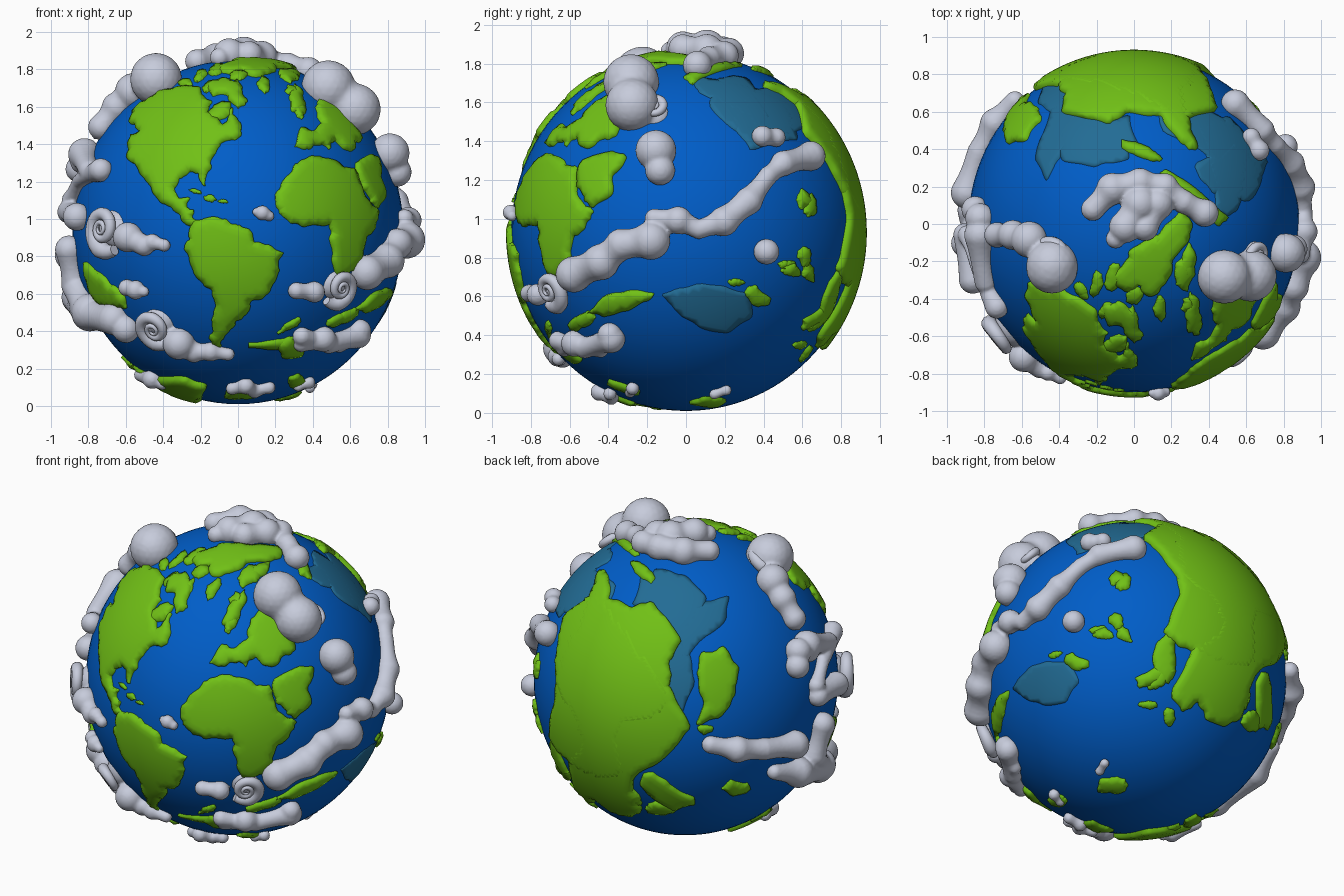
import bpy, bmesh, math, random
from mathutils import Vector, Matrix
from mathutils.geometry import delaunay_2d_cdt

if "Cube" in bpy.data.objects:
    bpy.data.objects.remove(bpy.data.objects["Cube"])

random.seed(4)
C = Vector((0, 0, 0.93))
RAD = Vector((0.885, 0.90, 0.92))


def material(name, rgb):
    m = bpy.data.materials.new(name)
    m.diffuse_color = (*rgb, 1)
    m.use_nodes = True
    m.node_tree.nodes["Principled BSDF"].inputs["Base Color"].default_value = m.diffuse_color
    return m


OCEAN = material("ocean blue", (0.0, 0.11, 0.58))
GREEN = material("land green", (0.165, 0.53, 0.008))
SHELF = material("shallow teal", (0.016, 0.15, 0.30))
WHITE = material("cloud grey", (0.57, 0.60, 0.71))

# viewing frames: centre x, centre y, units scale, azimuth, elevation
VIEWS = {"F": (238, 233, 187, 0, 0), "R": (687, 233, 194.5, 90, 0), "T": (1134, 225, 187, 0, 90),
         "FR": (239, 682, 163, 36, 25), "BL": (687, 682, 163, 212, 22), "BR": (1135, 682, 163, 140, -35)}


def direction(view, x, y, r=0.905):
    """Unit direction on the globe under a drawing position."""
    cx, cy, s, a, e = VIEWS[view]
    a, e = math.radians(a), math.radians(e)
    u, v = (x - cx) / s / r, (cy - y) / s / r
    k = math.hypot(u, v)
    if k > 0.998:
        u, v = u / k * 0.998, v / k * 0.998
    w = math.sqrt(1 - u * u - v * v)
    right = Vector((math.cos(a), math.sin(a), 0))
    up = Vector((-math.sin(a) * math.sin(e), math.cos(a) * math.sin(e), math.cos(e)))
    return (right * u + up * v + right.cross(up) * w).normalized()


def on_globe(d, h):
    return C + Vector((d.x * (RAD.x + h), d.y * (RAD.y + h), d.z * (RAD.z + h)))


def finish(bm, name, mat):
    me = bpy.data.meshes.new(name)
    bm.to_mesh(me)
    bm.free()
    me.materials.append(mat)
    me.polygons.foreach_set("use_smooth", [True] * len(me.polygons))
    ob = bpy.data.objects.new(name, me)
    bpy.context.collection.objects.link(ob)
    return ob


def patch(bm, dirs, h, rough=0.022):
    """Raised plate on the globe bounded by a closed outline of directions."""
    n = sum(dirs, Vector()).normalized()
    u = n.orthogonal().normalized()
    v = n.cross(u)
    out = []
    for d in dirs:
        t = Vector((d.dot(u), d.dot(v)))
        out.append(t.normalized() * n.angle(d) if t.length > 1e-6 else t)
    # roughen the coast, then round its corners
    for size in (rough, rough * 0.6):
        ring = []
        for p, q in zip(out, out[1:] + out[:1]):
            k = min(size, 0.22 * (q - p).length)
            ring += [p, (p + q) / 2 + Vector((random.uniform(-k, k), random.uniform(-k, k)))]
        out = ring
    out = [p.lerp(q, f) for p, q in zip(out, out[1:] + out[:1]) for f in (0.25, 0.75)]
    m = len(out)
    lo = [min(p[i] for p in out) for i in (0, 1)]
    hi = [max(p[i] for p in out) for i in (0, 1)]
    st = 0.035
    grid = [Vector((lo[0] + st * (i + 0.5 * (j % 2)), lo[1] + st * j))
            for i in range(int((hi[0] - lo[0]) / st) + 1) for j in range(int((hi[1] - lo[1]) / st) + 1)]
    grid = [g for g in grid if min((g - p).length_squared for p in out) > 0.00025]
    vs, _, fs, *_ = delaunay_2d_cdt(out + grid, [(i, (i + 1) % m) for i in range(m)], [], 1, 1e-6)
    new, faces = {}, []
    for f in fs:
        for i in f:
            if i not in new:
                t = vs[i].length
                s = vs[i] / t if t > 1e-9 else vs[i]
                d = n * math.cos(t) + (u * s[0] + v * s[1]) * math.sin(t)
                new[i] = (bm.verts.new(on_globe(d, h)), d)
        faces.append(bm.faces.new([new[i][0] for i in f]))
    edges = [e for e in {e for f in faces for e in f.edges} if e.is_boundary]
    rim = {x for e in edges for x in e.verts}
    foot = {}
    for vert, d in new.values():
        if vert in rim:
            vert.co = on_globe(d, h * 0.6)
            foot[vert] = bm.verts.new(on_globe(d, -0.012))
    for e in edges:
        lp = e.link_loops[0]
        a, b = lp.vert, lp.link_loop_next.vert
        bm.faces.new((b, a, foot[a], foot[b]))


def land(name, view, pts, h=0.028, mat=GREEN):
    bm = bmesh.new()
    patch(bm, [direction(view, *p) for p in pts], h)
    return finish(bm, name, mat)


def islands(name, view, blobs):
    """Small ragged islands: x, y, half width, half height, tilt in degrees."""
    bm = bmesh.new()
    for x, y, a, b, tilt in blobs:
        c, s = math.cos(math.radians(tilt)), math.sin(math.radians(tilt))
        ring = []
        for i in range(10):
            t, k = -i * math.tau / 10, random.uniform(0.75, 1.25)
            p, q = a * k * math.cos(t), b * k * math.sin(t)
            ring.append(direction(view, x + p * c - q * s, y - p * s - q * c))
        patch(bm, ring, 0.024, 0.006)
    return finish(bm, name, GREEN)


# ocean ball
bm = bmesh.new()
bmesh.ops.create_uvsphere(bm, u_segments=96, v_segments=48, radius=1,
                          matrix=Matrix.Translation(C) @ Matrix.Diagonal((*RAD, 1)))
finish(bm, "ocean_ball", OCEAN)

# continents
land("north_west_continent", "F", [(131, 115), (150, 102), (163, 95), (200, 92), (205, 103), (212, 106), (207, 116), (222, 129), (228, 122), (232, 112), (238, 125), (242, 138), (228, 143), (218, 150), (212, 160), (210, 172), (205, 188), (198, 175), (188, 174), (178, 180), (173, 190), (178, 200), (189, 199), (186, 208), (193, 211), (191, 218), (200, 226), (192, 227), (180, 216), (165, 206), (152, 195), (143, 180), (130, 165), (127, 150), (130, 138), (140, 135), (128, 127)])
land("south_west_continent", "F", [(190, 228), (200, 221), (212, 218), (228, 222), (240, 226), (252, 233), (254, 243), (270, 245), (284, 253), (280, 270), (272, 285), (262, 298), (250, 302), (243, 315), (235, 320), (228, 330), (220, 340), (212, 347), (208, 335), (212, 320), (216, 305), (212, 290), (200, 280), (192, 268), (184, 250), (190, 240)])
land("desert_continent", "FR", [(183, 715), (190, 700), (205, 685), (222, 679), (240, 682), (255, 690), (268, 690), (273, 705), (283, 719), (294, 724), (287, 735), (275, 745), (271, 760), (258, 772), (242, 775), (233, 752), (232, 738), (215, 738), (195, 735), (185, 725)])
land("desert_peninsula", "FR", [(271, 688), (288, 676), (310, 672), (305, 690), (308, 705), (292, 722), (282, 712), (274, 702)])
land("north_east_continent", "FR", [(210, 669), (222, 651), (235, 655), (248, 645), (250, 628), (262, 618), (280, 612), (286, 640), (292, 650), (288, 662), (272, 673), (255, 663), (245, 673), (230, 668), (220, 672)])
land("northern_peninsula", "FR", [(222, 632), (232, 612), (245, 600), (246, 612), (238, 628), (228, 640)])
land("polar_island", "T", [(1185, 205), (1193, 225), (1187, 245), (1172, 262), (1165, 285), (1150, 297), (1140, 285), (1125, 292), (1110, 280), (1125, 262), (1140, 245), (1160, 235)])
land("back_continent_west", "BL", [(590, 632), (597, 606), (605, 580), (614, 582), (616, 604), (640, 612), (660, 605), (690, 640), (678, 660), (680, 680), (685, 700), (665, 716), (640, 720), (632, 735), (637, 755), (640, 767), (615, 774), (590, 765), (572, 752), (560, 735), (566, 705), (570, 670)], 0.032)
land("back_continent_east", "BR", [(1142, 545), (1165, 529), (1200, 533), (1230, 552), (1255, 580), (1270, 610), (1278, 650), (1270, 662), (1250, 670), (1245, 690), (1235, 710), (1220, 716), (1203, 708), (1195, 690), (1180, 700), (1170, 685), (1182, 660), (1190, 640), (1212, 625), (1205, 600), (1185, 585), (1165, 565)], 0.032)
land("back_island", "BL", [(710, 650), (730, 645), (745, 665), (742, 690), (728, 712), (705, 718), (712, 695), (705, 670)])
land("western_island", "F", [(82, 262), (95, 272), (108, 285), (122, 295), (125, 308), (105, 305), (92, 297), (85, 280)])
land("southern_land", "F", [(138, 370), (160, 375), (185, 375), (207, 383), (200, 396), (180, 402), (155, 392)], 0.035)
land("eastern_island", "R", [(588, 312), (605, 295), (640, 290), (656, 293), (632, 308), (605, 315)])
land("arctic_island", "F", [(207, 88), (222, 83), (240, 90), (248, 105), (238, 112), (228, 99), (212, 100)])
land("south_east_island", "F", [(276, 341), (290, 335), (306, 340), (303, 353), (282, 355)])
islands("front_islands", "F", [(195, 193, 7, 2, -10), (210, 200, 6, 3, -10), (223, 203, 5, 2, 0), (217, 74, 8, 4, 20), (238, 80, 9, 4, 0), (200, 80, 7, 4, 40), (185, 87, 7, 4, 10), (290, 78, 9, 4, -10), (268, 68, 14, 5, 0), (300, 113, 6, 8, 30), (291, 324, 13, 3, 30), (345, 316, 16, 5, 25), (378, 300, 9, 5, 45), (240, 390, 18, 6, 0), (215, 344, 6, 2, 0)])
islands("east_islands", "R", [(565, 345, 14, 7, 10), (757, 296, 13, 9, -30), (737, 282, 8, 4, 0), (805, 201, 7, 10, 0), (806, 257, 6, 10, 10), (789, 264, 8, 4, 0), (830, 300, 6, 26, -20)])
islands("north_islands", "T", [(1140, 152, 22, 6, -20), (1138, 102, 13, 7, -30), (1185, 275, 9, 16, 0), (1105, 312, 10, 7, 40), (1130, 320, 8, 12, 0), (1160, 310, 6, 12, 0), (1190, 305, 8, 6, 30), (1115, 345, 14, 8, 10)])
islands("back_islands", "BL", [(742, 780, 12, 7, 0), (570, 768, 8, 5, -40), (600, 782, 9, 5, 0), (640, 786, 13, 6, -40), (670, 800, 13, 6, 0), (715, 723, 8, 4, 10), (625, 552, 18, 6, -30)])
islands("under_islands", "BR", [(1123, 581, 8, 7, 0), (1105, 627, 9, 5, 10), (1124, 626, 9, 6, -40), (1158, 668, 14, 7, 50), (1148, 692, 9, 4, 0), (1168, 705, 5, 10, 0), (1260, 700, 8, 30, 0), (1114, 771, 14, 9, 0), (1061, 790, 9, 6, 0), (1168, 828, 17, 9, 30), (1192, 818, 10, 12, 0), (1212, 815, 9, 9, 30)])

# shallow water
shallows = [("BL", [(650, 600), (660, 575), (690, 580), (712, 600), (708, 620), (692, 640), (704, 680), (690, 712), (672, 690), (655, 640)]),
            ("BL", [(550, 610), (565, 578), (595, 575), (622, 590), (618, 606), (590, 625)]),
            ("R", [(662, 294), (700, 283), (750, 293), (754, 315), (730, 332), (700, 326), (675, 308)]),
            ("R", [(690, 80), (730, 83), (790, 105), (800, 142), (762, 142), (738, 115), (700, 95)]),
            ("T", [(1033, 160), (1050, 105), (1090, 125), (1130, 115), (1142, 150), (1100, 142), (1062, 150), (1045, 182)]),
            ("T", [(1195, 165), (1240, 142), (1265, 175), (1250, 203), (1215, 195)])]
for i, (view, pts) in enumerate(shallows):
    land(f"shallow_water_{i}", view, pts, 0.005, SHELF)

# clouds: every puff is a ball, all merged by one remesh
puffs = bmesh.new()


def ball(d, r, lift):
    bmesh.ops.create_icosphere(puffs, subdivisions=3, radius=r, matrix=Matrix.Translation(on_globe(d, lift)))


def cloud(view, *pts):
    """Chain of puffs (x, y, radius) joined into one strand."""
    s = VIEWS[view][2]
    nodes = [(direction(view, x, y, 0.93), 1.08 * r / s) for x, y, r in pts]
    ball(*nodes[0], nodes[0][1] * 0.25 + 0.01)
    for (d, r), (e, q) in zip(nodes, nodes[1:]):
        steps = max(1, math.ceil((e - d).length / (0.4 * min(r, q))))
        for i in range(1, steps + 1):
            f = i / steps
            k = (r + (q - r) * f) * (1 - 0.16 * math.sin(math.pi * f))
            ball(d.lerp(e, f).normalized(), k, k * 0.25 + 0.01)


def swirl(name, view, x, y, size, start, turn_sign):
    """Snail-shaped spiral tube lying on the globe, outer end first."""
    n = direction(view, x, y, 0.95)
    u = direction(view, x + 4, y, 0.95) - n
    u = (u - n * u.dot(n)).normalized()
    v = n.cross(u)
    R = size / VIEWS[view][2]
    cu = bpy.data.curves.new(name, "CURVE")
    cu.dimensions, cu.bevel_depth, cu.bevel_resolution, cu.use_fill_caps = "3D", 1.0, 4, True
    sp = cu.splines.new("POLY")
    sp.points.add(71)
    for i, p in enumerate(sp.points):
        turn = i / 29
        a = math.radians(start) + turn_sign * turn * math.tau
        rho = 0.71 * R * 0.42 ** turn
        r = 0.42 * rho * min(1, 0.5 + i / 8)
        d = (n + (u * math.cos(a) + v * math.sin(a)) * rho).normalized()
        p.co = (*on_globe(d, 0.19 * R + (0.3 * R - 0.42 * rho) * 0.9), 1)
        p.radius = r
    cu.materials.append(WHITE)
    ob = bpy.data.objects.new(name, cu)
    bpy.context.collection.objects.link(ob)
    ball(n, 0.6 * R, -0.32 * R)  # filling under the spiral
    bpy.ops.object.select_all(action="DESELECT")
    ob.select_set(True)
    bpy.context.view_layer.objects.active = ob
    bpy.ops.object.convert(target="MESH")
    bpy.ops.object.shade_smooth()


# western strands
swirl("west_swirl", "F", 102, 230, 36, -60, -1)
cloud("F", (126, 238, 14), (142, 246, 10), (150, 243, 8), (162, 246, 6))
cloud("F", (74, 218, 13), (64, 213, 11), (60, 200, 9), (75, 183, 7), (98, 172, 11))
cloud("F", (70, 160, 11), (80, 156, 15), (86, 172, 10))
cloud("F", (66, 250, 13), (72, 285, 13), (88, 312, 17), (112, 318, 15), (124, 328, 13))
swirl("south_west_swirl", "F", 153, 328, 32, -60, -1)
cloud("F", (178, 342, 15), (193, 351, 10), (210, 351, 9), (228, 354, 6))
cloud("F", (124, 288, 8), (133, 290, 9), (141, 292, 5))
# north-west strand
swirl("north_west_swirl", "F", 155, 80, 29, -120, -1)
cloud("F", (132, 96, 17), (112, 108, 14), (92, 125, 12))
cloud("T", (1052, 268, 24), (1052, 266, 24))
# polar cap cloud
cloud("T", (1092, 210, 11), (1112, 190, 15), (1140, 184, 14), (1165, 188, 13), (1185, 203, 11), (1206, 214, 13))
cloud("T", (1115, 240, 9), (1125, 228, 15), (1140, 205, 17), (1158, 205, 15), (1145, 228, 13))
# north-east puffs
cloud("R", (633, 88, 26), (634, 110, 25))
swirl("north_east_swirl", "F", 366, 114, 25, -120, -1)
cloud("F", (345, 104, 8), (339, 106, 6))
cloud("R", (657, 153, 19), (661, 172, 14))
# eastern strand
swirl("east_swirl", "F", 343, 288, 29, -130, 1)
cloud("F", (316, 292, 10), (298, 291, 8))
cloud("R", (575, 274, 17), (602, 262, 17), (622, 245, 15), (652, 241, 18))
cloud("R", (655, 219, 9), (679, 221, 13), (700, 230, 9), (725, 222, 14), (750, 202, 13), (770, 177, 9), (785, 165, 12), (812, 158, 14))
cloud("R", (764, 138, 10), (778, 139, 9))
cloud("R", (768, 252, 12))
# small southern and middle puffs
cloud("F", (303, 343, 8), (325, 338, 12), (342, 345, 7), (362, 330, 11))
cloud("R", (558, 340, 9), (585, 347, 10), (612, 338, 13))
cloud("F", (257, 213, 4), (263, 214, 7), (270, 217, 5))
cloud("F", (135, 378, 6), (150, 378, 9), (160, 383, 6))
cloud("F", (232, 388, 6), (246, 385, 8), (255, 390, 7), (270, 387, 6))
cloud("F", (300, 386, 5), (311, 382, 6))
cloud("R", (716, 394, 5), (728, 390, 5))
# back strands
cloud("BL", (720, 738, 8), (745, 742, 12), (770, 742, 10), (798, 738, 13))
cloud("BL", (780, 765, 7), (800, 765, 14), (822, 762, 15))
cloud("BL", (800, 650, 12), (800, 664, 11))

clouds = finish(puffs, "clouds", WHITE)
rm = clouds.modifiers.new("merge", "REMESH")
rm.mode = "VOXEL"
rm.voxel_size = 0.011
rm.use_smooth_shade = True
